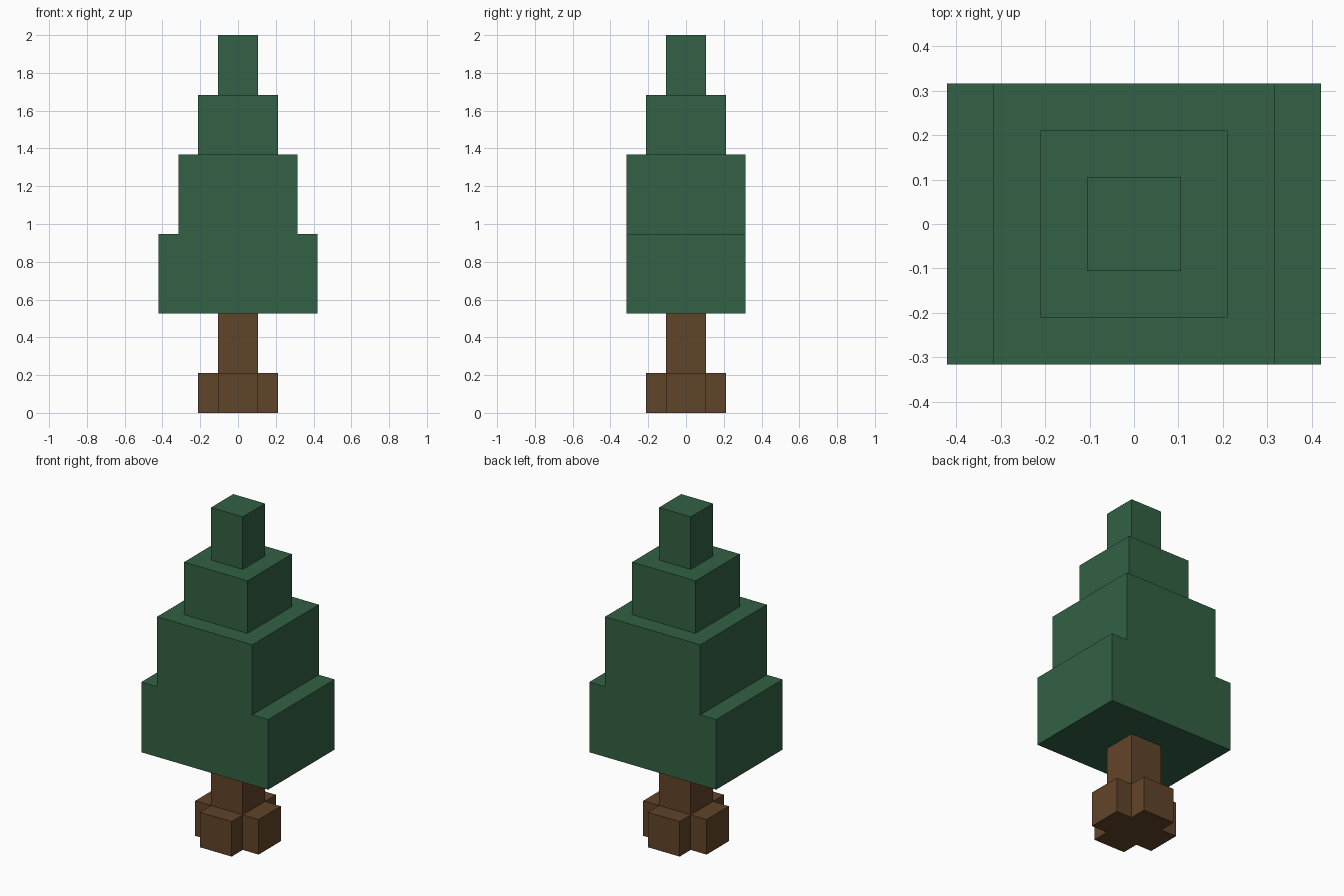
import bpy, bmesh
from mathutils import Vector

if "Cube" in bpy.data.objects:
    bpy.data.objects.remove(bpy.data.objects["Cube"])

U = 2 / 19  # block unit: the tree is 19 blocks tall


def material(name, rgb):
    m = bpy.data.materials.new(name)
    m.diffuse_color = (*rgb, 1)
    m.use_nodes = True
    m.node_tree.nodes["Principled BSDF"].inputs["Base Color"].default_value = m.diffuse_color
    return m


def finish(bm, name, mat):
    bmesh.ops.recalc_face_normals(bm, faces=bm.faces)
    bmesh.ops.scale(bm, vec=(U, U, U), verts=bm.verts)
    me = bpy.data.meshes.new(name)
    bm.to_mesh(me)
    bm.free()
    me.materials.append(mat)
    bpy.context.collection.objects.link(bpy.data.objects.new(name, me))


def bridge(bm, a, b):
    """Quads between two rings of vertices."""
    for i in range(len(a)):
        j = (i + 1) % len(a)
        bm.faces.new((a[i], a[j], b[j], b[i]))


def prism(bm, points, offset):
    """Closed solid swept from a flat outline."""
    a = [bm.verts.new(p) for p in points]
    b = [bm.verts.new(Vector(p) + Vector(offset)) for p in points]
    bm.faces.new(a)
    bm.faces.new(b)
    bridge(bm, a, b)


green = material("needle green", (0.033, 0.119, 0.058))
brown = material("bark brown", (0.121, 0.058, 0.022))

# Foliage: two wide lower tiers share flush front and back faces
bm = bmesh.new()
half = [(4, 5), (4, 9), (3, 9), (3, 13)]
outline = half + [(-x, z) for x, z in reversed(half)]
prism(bm, [(x, -3, z) for x, z in outline], (0, 6, 0))
# Narrow upper tiers step in one block each, continuing from the open top
cap = max(bm.faces, key=lambda f: f.calc_center_median().z)
ring = list(cap.verts)
bmesh.ops.delete(bm, geom=[cap], context='FACES_ONLY')
for r, z in ((2, 13), (2, 16), (1, 16), (1, 19)):
    upper = [bm.verts.new((r if v.co.x > 0 else -r, r if v.co.y > 0 else -r, z)) for v in ring]
    bridge(bm, ring, upper)
    ring = upper
bm.faces.new(ring)
finish(bm, "foliage", green)

# Roots: plus-shaped base with one block of flare on each side
bm = bmesh.new()
plus = []
c, s = 1, 0
for _ in range(4):
    plus += [(c * x - s * y, s * x + c * y, 0) for x, y in ((2, -1), (2, 1), (1, 1))]
    c, s = -s, c
prism(bm, plus, (0, 0, 2))
finish(bm, "roots", brown)

# Trunk
bm = bmesh.new()
prism(bm, [(-1, -1, 2), (1, -1, 2), (1, 1, 2), (-1, 1, 2)], (0, 0, 3))
finish(bm, "trunk", brown)
